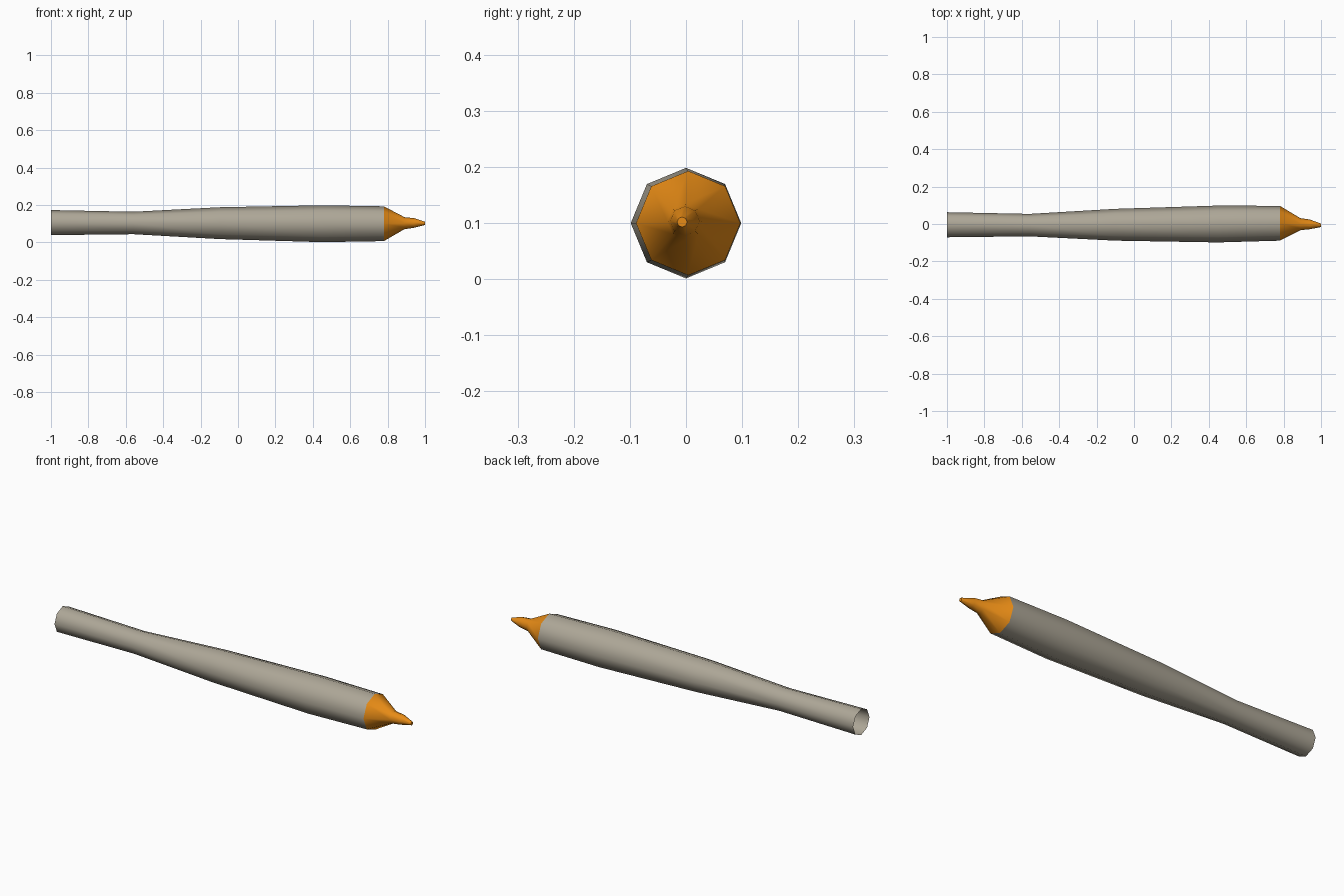
import bpy, bmesh, math

if "Cube" in bpy.data.objects:
    bpy.data.objects.remove(bpy.data.objects["Cube"])

def material(name, rgb):
    m = bpy.data.materials.new(name)
    m.diffuse_color = (*rgb, 1)
    m.use_nodes = True
    m.node_tree.nodes["Principled BSDF"].inputs["Base Color"].default_value = m.diffuse_color
    return m

def tube(name, rings, mat, cap_end=False, sides=8):
    """Loft octagonal rings (x, y, z, radius) along the x axis."""
    bm = bmesh.new()
    loops = []
    for x, y, z, r in rings:
        loops.append([bm.verts.new((x, y + r * math.cos(math.tau * i / sides),
                                    z + r * math.sin(math.tau * i / sides)))
                      for i in range(sides)])
    for a, b in zip(loops, loops[1:]):
        for i in range(sides):
            j = (i + 1) % sides
            bm.faces.new((a[i], a[j], b[j], b[i]))
    if cap_end:
        bm.faces.new(loops[-1])
    bmesh.ops.recalc_face_normals(bm, faces=bm.faces)
    # make sure the sides face outward from the axis
    f = bm.faces[:][0]
    c = f.calc_center_median()
    if f.normal.y * (c.y - rings[0][1]) + f.normal.z * (c.z - rings[0][2]) < 0:
        bmesh.ops.reverse_faces(bm, faces=bm.faces)
    me = bpy.data.meshes.new(name)
    bm.to_mesh(me)
    bm.free()
    me.materials.append(mat)
    ob = bpy.data.objects.new(name, me)
    bpy.context.collection.objects.link(ob)
    bpy.context.view_layer.objects.active = ob
    ob.select_set(True)
    bpy.ops.object.shade_smooth_by_angle(angle=math.radians(60))
    ob.select_set(False)
    return ob

grey = material("warm grey", (0.42, 0.385, 0.31))
orange = material("orange", (0.8, 0.26, 0.008))

# hollow handle, open at the rear end
tube("handle", [(-1.0, -0.004, 0.106, 0.067), (-0.56, -0.006, 0.104, 0.060),
                (-0.10, -0.004, 0.103, 0.085), (0.45, 0.0, 0.1, 0.0985),
                (0.78, 0.004, 0.1, 0.093)], grey)

# tapering tip with a slight neck
tube("tip", [(0.78, 0.004, 0.1, 0.093), (0.89, -0.001, 0.103, 0.032),
             (0.94, -0.002, 0.104, 0.026), (1.0, -0.007, 0.102, 0.009)],
     orange, cap_end=True)
